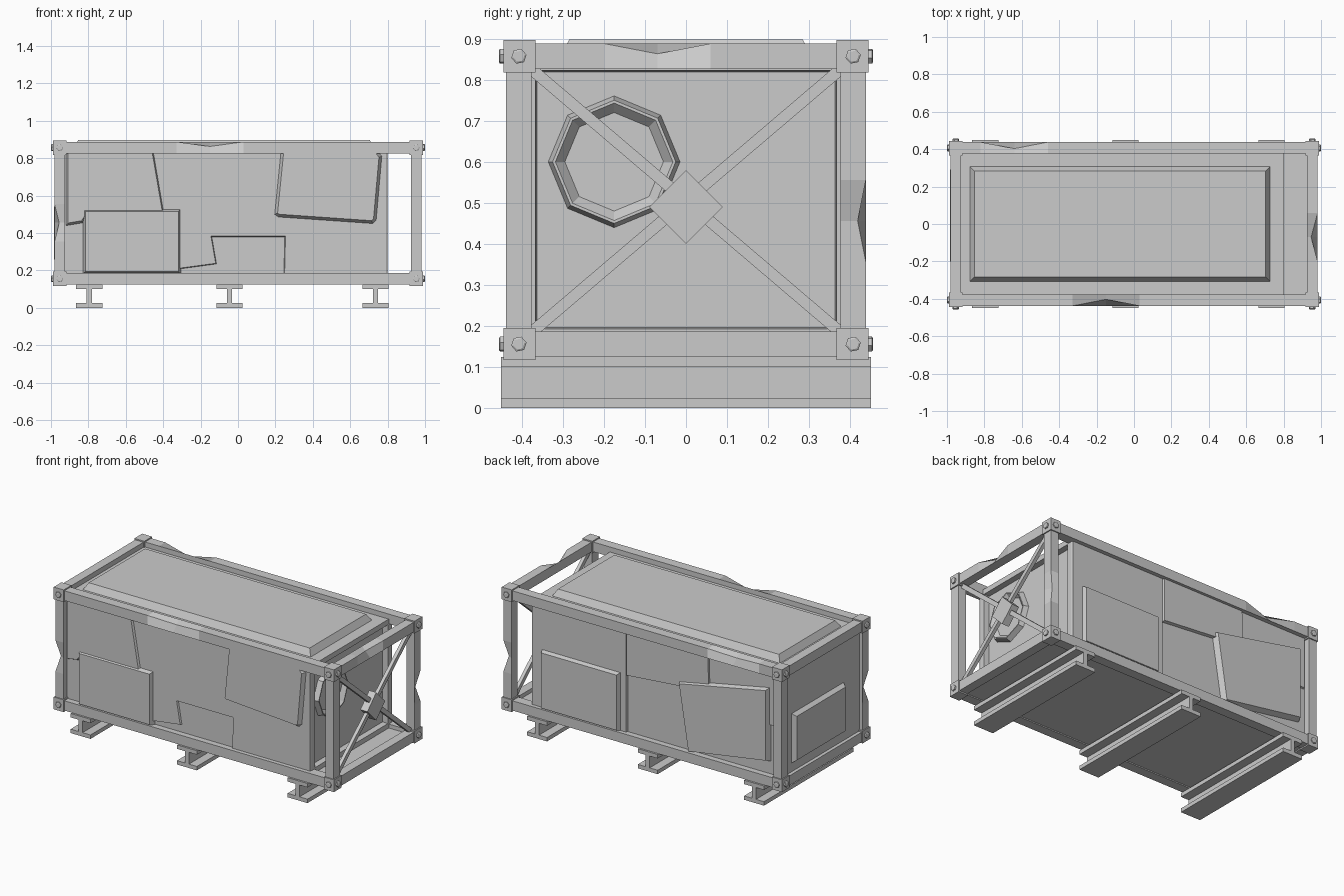
import bpy, bmesh, math
from mathutils import Vector, Matrix

cube = bpy.data.objects.get("Cube")
if cube:
    bpy.data.objects.remove(cube, do_unlink=True)

grey = bpy.data.materials.new("plain grey")
grey.use_nodes = True
grey.diffuse_color = (0.6, 0.6, 0.6, 1)
bsdf = next(n for n in grey.node_tree.nodes if n.type == 'BSDF_PRINCIPLED')
bsdf.inputs["Base Color"].default_value = (0.6, 0.6, 0.6, 1)

X, Y, Z = Vector((1, 0, 0)), Vector((0, 1, 0)), Vector((0, 0, 1))
# Side name -> (horizontal axis, vertical axis, outward normal)
SIDES = {"front": (X, Z, -Y), "back": (-X, Z, Y), "right": (Y, Z, X),
         "left": (-Y, Z, -X), "top": (X, Y, Z)}


def finish(name, bm, recalc=True):
    if recalc:
        bmesh.ops.recalc_face_normals(bm, faces=bm.faces[:])
    mesh = bpy.data.meshes.new(name)
    bm.to_mesh(mesh)
    bm.free()
    mesh.materials.append(grey)
    obj = bpy.data.objects.new(name, mesh)
    bpy.context.collection.objects.link(obj)
    return obj


def loft(name, loops):
    """Skin matching closed loops and cap both ends."""
    bm = bmesh.new()
    rows = [[bm.verts.new(p) for p in loop] for loop in loops]
    n = len(rows[0])
    for a, b in zip(rows, rows[1:]):
        for i in range(n):
            j = (i + 1) % n
            bm.faces.new((a[i], a[j], b[j], b[i]))
    bm.faces.new(rows[0])
    bm.faces.new(rows[-1])
    return finish(name, bm)


def box(name, centre, size, tilt=0.0):
    bm = bmesh.new()
    bmesh.ops.create_cube(bm, size=1, matrix=Matrix.Translation(centre)
                          @ Matrix.Rotation(tilt, 4, 'X') @ Matrix.Diagonal((*size, 1)))
    return finish(name, bm)


def beam(name, axis, centre, length, width, height, dents=()):
    """Square beam; each dent is (position, half span, corner signs, push)."""
    u, v = {"x": (Y, Z), "y": (X, Z), "z": (X, Y)}[axis]
    w = {"x": X, "y": Y, "z": Z}[axis]
    stations = [-length / 2, length / 2]
    for t, span, _, _ in dents:
        stations += [t - span, t, t + span]
    loops = []
    for t in sorted(stations):
        loop = []
        for signs in ((-1, -1), (1, -1), (1, 1), (-1, 1)):
            p = Vector(centre) + w * t + u * (signs[0] * width / 2) + v * (signs[1] * height / 2)
            for at, _, corner, push in dents:
                if at == t and signs == corner:
                    p += Vector(push)
            loop.append(p)
        loops.append(loop)
    return loft(name, loops)


def plate(name, side, points, offset, rise, slope=0.012):
    """Raised plate with sloped rim lying on one side of the body."""
    u, v, n = SIDES[side]
    bm = bmesh.new()
    face = bm.faces.new([bm.verts.new(u * a + v * b + n * offset) for a, b in points])
    face.normal_update()
    if face.normal.dot(n) < 0:
        face.normal_flip()
    bmesh.ops.inset_region(bm, faces=[face], thickness=slope, depth=rise,
                           use_boundary=True, use_even_offset=True)
    return finish(name, bm, recalc=False)


def rings(name, side, centre, profile, sides, turn=0.0):
    """Round part turned about the side's normal from (radius, offset) pairs."""
    u, v, n = SIDES[side]
    loops = []
    for r, off in profile:
        angles = [turn + 2 * math.pi * i / sides for i in range(sides)]
        loops.append([u * (centre[0] + r * math.cos(a)) + v * (centre[1] + r * math.sin(a))
                      + n * off for a in angles])
    return loft(name, loops)


def rect(a0, a1, b0, b1):
    return [(a0, b0), (a1, b0), (a1, b1), (a0, b1)]


# Body with a recessed right end
bm = bmesh.new()
bmesh.ops.create_cube(bm, size=1, matrix=Matrix.Translation((-0.08, 0, 0.508))
                      @ Matrix.Diagonal((1.76, 0.8, 0.696, 1)))
end = max(bm.faces, key=lambda f: f.calc_center_median().x)
bm.normal_update()
bmesh.ops.inset_region(bm, faces=[end], thickness=0.047, use_boundary=True)
bmesh.ops.inset_region(bm, faces=[end], thickness=0.005, depth=-0.035, use_boundary=True)
finish("body", bm)
box("floor", (0, 0, 0.147), (1.9, 0.8, 0.03))

# Roof hatch, left hatch and round end port
plate("roof_hatch", "top", rect(-0.88, 0.73, -0.31, 0.31), 0.852, 0.046, 0.026)
plate("left_hatch", "left", rect(-0.31, 0.22, 0.24, 0.56), 0.955, 0.03, 0.02)
rings("end_port", "right", (-0.175, 0.6),
      [(0.162, 0.76), (0.15, 0.797), (0.143, 0.797), (0.12, 0.772)], 8)

# Patched sheets on the front
plate("front_sheet", "front",
      [(-0.47, 0.18), (-0.3, 0.21), (-0.115, 0.235), (-0.14, 0.38), (0.25, 0.38),
       (0.245, 0.17), (0.8, 0.17), (0.8, 0.85), (-0.47, 0.85)], 0.4, 0.012, 0.004)
plate("front_upper_sheet", "front",
      [(-0.92, 0.44), (-0.83, 0.455), (-0.8, 0.5), (-0.39, 0.5), (-0.45, 0.85),
       (-0.92, 0.85)], 0.4, 0.025, 0.012)
plate("front_low_patch", "front", rect(-0.83, -0.305, 0.18, 0.53), 0.4, 0.037, 0.014)
plate("front_high_patch", "front",
      [(0.195, 0.5), (0.215, 0.485), (0.72, 0.45), (0.74, 0.47), (0.77, 0.81),
       (0.74, 0.85), (0.23, 0.85)], 0.41, 0.026, 0.016)

# Patched sheets on the back
plate("back_sheet", "back",
      [(-0.8, 0.17), (-0.13, 0.17), (-0.13, 0.85), (-0.8, 0.85)], 0.4, 0.012, 0.004)
plate("back_upper_sheet", "back",
      [(-0.13, 0.55), (0.46, 0.6), (0.45, 0.85), (-0.13, 0.85)], 0.4, 0.02, 0.004)
plate("back_side_sheet", "back", rect(0.45, 0.92, 0.5, 0.85), 0.4, 0.01, 0.004)
plate("back_low_patch", "back", rect(-0.73, -0.17, 0.18, 0.56), 0.4, 0.037, 0.014)
plate("back_tilted_patch", "back",
      [(0.31, 0.18), (0.88, 0.27), (0.88, 0.745), (0.24, 0.62)], 0.4, 0.036, 0.014)

# Frame rails, some dented
EX, EY, LOW, TOP = 0.953, 0.407, 0.156, 0.857
for sy, side in ((-1, "front"), (1, "back")):
    at = -0.15 if sy < 0 else -0.64
    dent = [(at, 0.18, (sy, 1), (0, -sy * 0.035, -0.025))]
    beam(side + "_top_rail", "x", (0, sy * EY, TOP), 1.9, 0.062, 0.062, dent)
    beam(side + "_bottom_rail", "x", (0, sy * EY, LOW), 1.9, 0.062, 0.062)
for sx, side in ((-1, "left"), (1, "right")):
    dent = [(-0.07, 0.13, (1, 1), (-0.035, 0, -0.025))] if sx > 0 else []
    beam(side + "_top_rail", "y", (sx * EX, 0, TOP), 0.8, 0.058, 0.062, dent)
    beam(side + "_bottom_rail", "y", (sx * EX, 0, LOW), 0.8, 0.058, 0.062)

# Posts, corner blocks and hexagonal bolts
for sx, xname in ((-1, "left"), (1, "right")):
    for sy, yname in ((-1, "front"), (1, "back")):
        tag = yname + "_" + xname
        dent = [(-0.05, 0.1, (sx, sy), (-sx * 0.025, -sy * 0.02, 0))] if sx * sy > 0 else []
        beam(tag + "_post", "z", (sx * EX, sy * EY, 0.506), 0.68, 0.056, 0.062, dent)
        for z, zname in ((LOW, "bottom"), (TOP, "top")):
            part = tag + "_" + zname
            box(part + "_corner", (sx * EX, sy * 0.406, z), (0.07, 0.078, 0.078))
            bolt = [(0.019, 0), (0.019, 0.009), (0.014, 0.012)]
            rings(part + "_end_bolt", xname, (sx * sy * EY, z),
                  [(r, 0.988 + d) for r, d in bolt], 6, 0.2)
            rings(part + "_side_bolt", yname, (-sx * sy * EX, z),
                  [(r, 0.444 + d) for r, d in bolt], 6, 0.2)

# Cross brace with centre block on the right end
for s, name in ((-1, "falling"), (1, "rising")):
    box(name + "_brace", (0.95, 0, 0.505), (0.022, 0.98, 0.028), s * math.atan2(0.63, 0.74))
box("brace_block", (0.95, 0, 0.49), (0.05, 0.126, 0.126), math.pi / 4)

# I-section skids
half = [(0.07, 0), (0.07, 0.025), (0.014, 0.025), (0.014, 0.1), (0.07, 0.1), (0.07, 0.125)]
section = half + [(-a, b) for a, b in reversed(half)]
for x, name in ((-0.795, "left"), (-0.045, "middle"), (0.735, "right")):
    loft(name + "_skid", [[Vector((x + a, y, b)) for a, b in section] for y in (-0.45, 0.45)])
